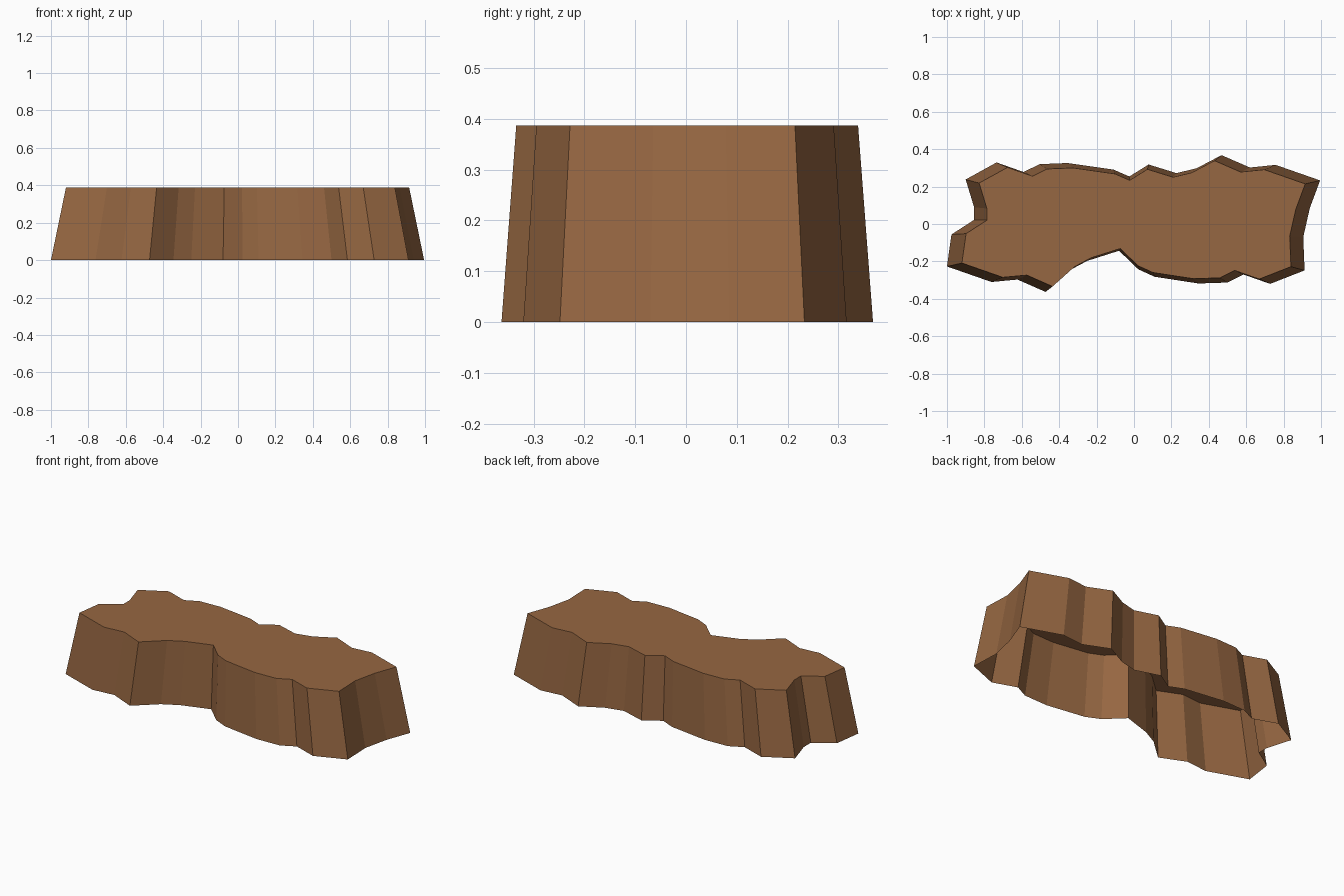
import bpy, bmesh

HEIGHT = 0.387
TAPER = 0.92  # the top outline is the base outline scaled about the centre

# Base outline, clockwise seen from above, starting at the back left
OUTLINE = [
    (-0.90, 0.238), (-0.735, 0.329), (-0.59, 0.278), (-0.505, 0.32), (-0.355, 0.326),
    (-0.11, 0.291), (-0.025, 0.254), (0.078, 0.318), (0.227, 0.272), (0.335, 0.298),
    (0.468, 0.368), (0.62, 0.302), (0.757, 0.316), (0.995, 0.233),
    (0.94, 0.085), (0.905, -0.07), (0.912, -0.248), (0.728, -0.32),
    (0.585, -0.27), (0.50, -0.313), (0.345, -0.318), (0.11, -0.282), (0.024, -0.243),
    (-0.08, -0.143), (-0.25, -0.197), (-0.345, -0.248), (-0.473, -0.363),
    (-0.623, -0.297), (-0.762, -0.31), (-1.0, -0.227),
    (-0.976, -0.056), (-0.855, 0.022), (-0.855, 0.09),
]

# Rock material
earth = bpy.data.materials.new("earth brown")
earth.diffuse_color = (0.305, 0.135, 0.054, 1)

# Tapered slab: flat cap and sloping walls, hollow and open underneath
bm = bmesh.new()
base = [bm.verts.new((x, y, 0)) for x, y in OUTLINE]
top = [bm.verts.new((x * TAPER, y * TAPER, HEIGHT)) for x, y in OUTLINE]
n = len(OUTLINE)
for i in range(n):
    j = (i + 1) % n
    bm.faces.new((base[j], base[i], top[i], top[j]))
bm.faces.new(top[::-1])

mesh = bpy.data.meshes.new("rock_ledge")
bm.to_mesh(mesh)
bm.free()
mesh.materials.append(earth)
ledge = bpy.data.objects.new("rock_ledge", mesh)
bpy.context.collection.objects.link(ledge)
